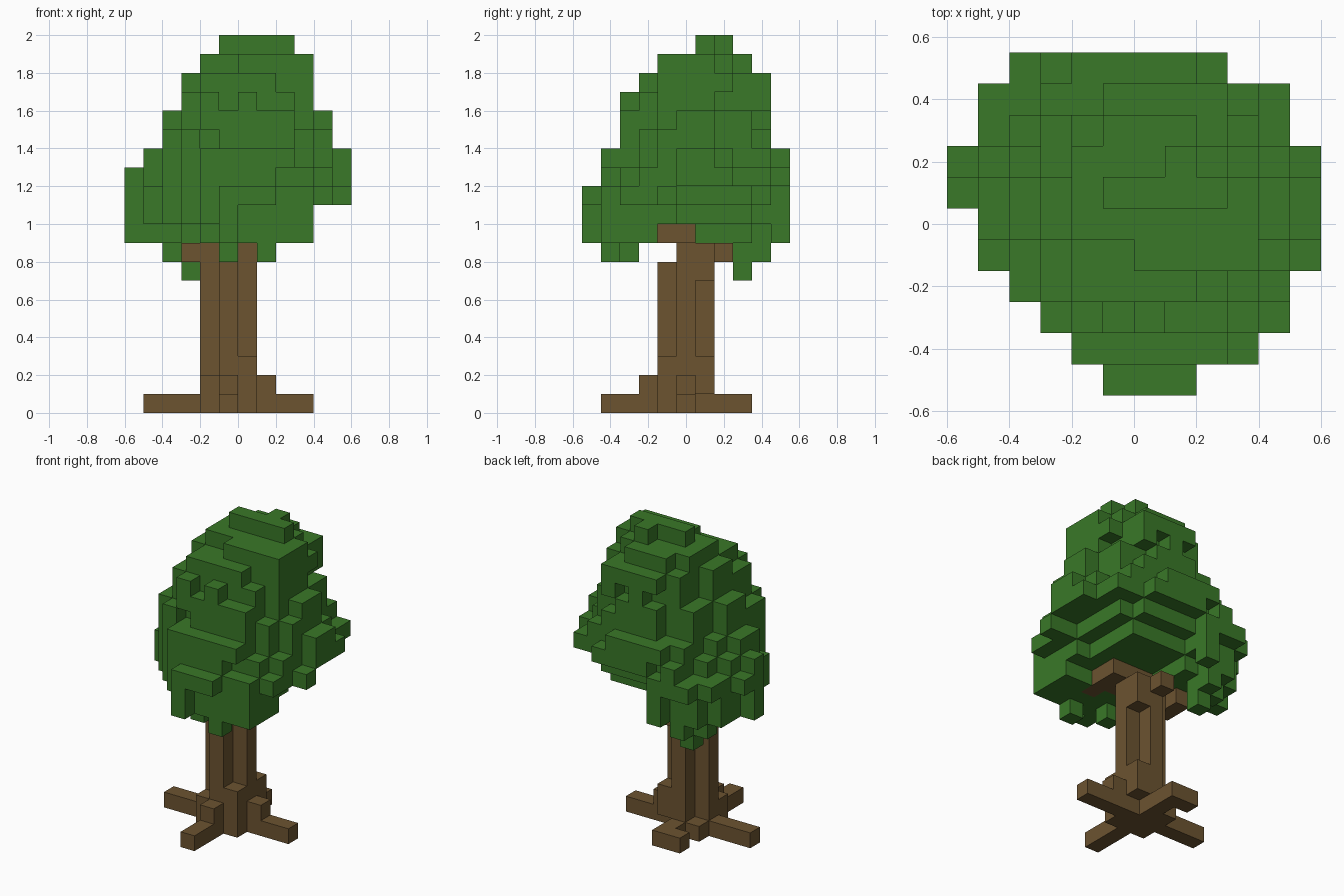
import bpy
import bmesh
import random
from itertools import product

random.seed(7)
CELL = 0.1

if "Cube" in bpy.data.objects:
    bpy.data.objects.remove(bpy.data.objects["Cube"], do_unlink=True)


def make_material(name, rgb):
    material = bpy.data.materials.new(name)
    material.use_nodes = True
    color = (*rgb, 1.0)
    material.diffuse_color = color
    shader = material.node_tree.nodes["Principled BSDF"]
    shader.inputs["Base Color"].default_value = color
    shader.inputs["Roughness"].default_value = 0.9
    return material


def block(x_range, y_range, z_range):
    """Cells of a solid block, with inclusive index ranges."""
    spans = [range(low, high + 1) for low, high in (x_range, y_range, z_range)]
    return set(product(*spans))


def build_cells(name, cells, material, hidden=frozenset()):
    """Skin a set of cells, making only the exposed faces."""
    bm = bmesh.new()
    corners = {}

    def corner(key):
        if key not in corners:
            x, y, z = key
            corners[key] = bm.verts.new((x * CELL, (y - 0.5) * CELL, z * CELL))
        return corners[key]

    for cell in sorted(cells):
        for axis, side in product(range(3), (0, 1)):
            neighbour = list(cell)
            neighbour[axis] += 2 * side - 1
            if tuple(neighbour) in cells or tuple(neighbour) in hidden:
                continue
            u, v = (axis + 1) % 3, (axis + 2) % 3
            loop = []
            for du, dv in ((0, 0), (1, 0), (1, 1), (0, 1)):
                key = list(cell)
                key[axis] += side
                key[u] += du
                key[v] += dv
                loop.append(corner(tuple(key)))
            bm.faces.new(loop if side else loop[::-1])
    mesh = bpy.data.meshes.new(name)
    bm.to_mesh(mesh)
    bm.free()
    mesh.materials.append(material)
    obj = bpy.data.objects.new(name, mesh)
    bpy.context.scene.collection.objects.link(obj)
    return obj


bark = make_material("bark brown", (0.150, 0.087, 0.030))
leaf = make_material("leaf green", (0.041, 0.188, 0.021))

# Trunk: a cross-shaped column with partly filled corners
trunk = block((-2, 0), (0, 0), (0, 10))
trunk |= block((-1, -1), (-1, -1), (0, 7))
trunk |= block((-1, -1), (1, 1), (0, 8))
trunk |= block((0, 0), (-1, -1), (0, 2))
trunk |= block((0, 0), (1, 1), (1, 2))
trunk |= block((0, 0), (1, 1), (7, 8))
trunk |= block((-2, -2), (-1, -1), (0, 1))
trunk |= block((-2, -2), (1, 1), (0, 0))

# Branches just under the crown
trunk |= block((-3, -3), (0, 1), (8, 8))
trunk |= block((-1, -1), (2, 2), (8, 8))
trunk |= block((0, 1), (-1, 0), (9, 9)) | {(1, -2, 9)}

# Roots: two crossing bars with raised knees and one hooked end
roots = block((-5, 3), (0, 0), (0, 0))
roots |= block((-1, -1), (-4, 3), (0, 0))
roots |= {(1, 0, 1), (-1, -2, 1), (-2, 3, 0)}
roots -= trunk

# Crown outline: x limits of each row from front to back
rows = [(-1, 1), (-2, 3), (-3, 4), (-4, 4), (-5, 5), (-5, 5),
        (-6, 5), (-6, 5), (-5, 4), (-5, 4), (-4, 2)]
outline = {(x, y) for y, (low, high) in enumerate(rows, -5)
           for x in range(low, high + 1)}

# Crown layers from bottom to top: x limits, y limits
layers = [(-6, 4, -5, 5), (-6, 5, -5, 5), (-6, 5, -4, 5), (-5, 5, -4, 5),
          (-5, 5, -3, 4), (-4, 4, -3, 4), (-3, 3, -3, 4), (-3, 3, -2, 4),
          (-2, 3, -1, 3)]
# Bevels of each layer: limits along the two slanted directions
bevels = [(-.5, .6, -.62, .67), (-.5, .67, -.62, .67), (-.48, .67, -.56, .59),
          (-.48, .59, -.5, .52), (-.48, .53, -.5, .45), (-.4, .53, -.48, .45),
          (-.4, .51, -.42, .37), (-.31, .51, -.42, .37), (-.2, .45, -.42, .31)]
crown = set()
for z, ((x0, x1, y0, y1), bevel) in enumerate(zip(layers, bevels), 10):
    for x, y in product(range(x0, x1 + 1), range(y0, y1 + 1)):
        dx = (2 * x - x0 - x1) / (x1 - x0 + 1)
        dy = (2 * y - y0 - y1) / (y1 - y0 + 1)
        # Slanted distances of the cell centre
        along, across = 0.082 * (x + 0.5), 0.057 * y
        reach = 0.065
        inside = (bevel[0] + reach < along + across < bevel[1] - reach
                  and bevel[2] + reach < across - along < bevel[3] - reach)
        # A round body with random single leaf cubes standing out
        limit = 1.2 if random.random() < 0.5 else 0.83
        ridge = min(abs(dx), abs(dy)) < 0.12
        # The underside rises in steps at one back corner
        step = z - 8
        cut_away = z < 12 and x >= -1 and y >= 0 and (x > step or y > step + 1)
        # The widest layer fills the whole outline
        rim = z == (12 if x > 0 and y > 0 else 11)
        if (x, y) in outline and not cut_away:
            if rim or ridge or (inside and dx * dx + dy * dy < limit):
                crown.add((x, y, z))

# Tip of the crown, its widest edge and its stepped corners
crown |= block((-1, 2), (1, 1), (19, 19)) | {(1, 2, 19), (-2, -2, 17)}
crown |= block((-6, -6), (1, 1), (10, 12))
crown |= block((-4, -4), (-2, -2), (11, 14))
crown |= block((-3, -3), (-2, -2), (15, 16))
crown |= block((3, 3), (3, 3), (14, 15))
crown |= block((2, 2), (4, 4), (16, 17))
crown |= block((3, 3), (-1, -1), (16, 18))
crown |= block((-3, -3), (3, 3), (14, 15))

# Hanging lobes at the front and the back corner
front_lobe = block((-2, 3), (-5, -2), (9, 9))
back_lobe = block((-6, -2), (1, 5), (9, 9))
for x, y, z in sorted(front_lobe | back_lobe):
    if (x, y, z + 1) in crown and random.random() < 0.85:
        crown.add((x, y, z))
for x, y in ((-1, -3), (1, -4), (-4, 3), (-3, 3), (-3, 4)):
    crown |= block((x, x), (y, y), (8, 10))
crown |= {(-3, 3, 7), (-2, 1, 9), (-6, 1, 9)}
crown -= trunk

build_cells("trunk", trunk, bark)
build_cells("roots", roots, bark, trunk)
build_cells("leaf_crown", crown, leaf)
